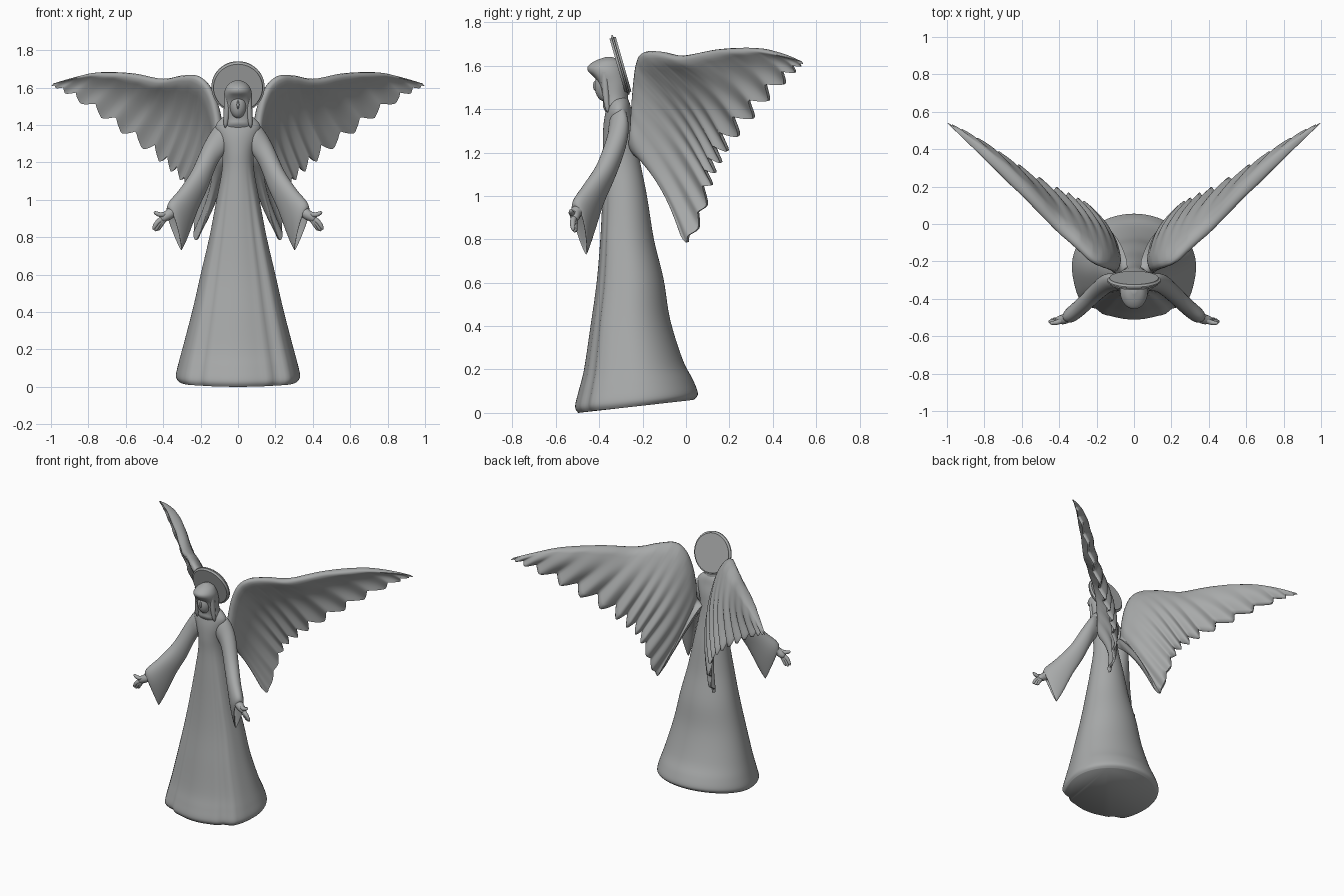
import bpy, bmesh, math
from mathutils import Vector, Matrix

if "Cube" in bpy.data.objects:
    bpy.data.objects.remove(bpy.data.objects["Cube"])

stone = bpy.data.materials.new("grey stone")
stone.diffuse_color = (0.39, 0.40, 0.40, 1)
stone.use_nodes = True
stone.node_tree.nodes["Principled BSDF"].inputs["Base Color"].default_value = stone.diffuse_color


def resample(rows, n):
    """Smooth curve through rows of numbers, n steps per gap."""
    out = []
    for i in range(len(rows) - 1):
        a, b, c, d = (rows[max(0, min(len(rows) - 1, j))] for j in range(i - 1, i + 3))
        for k in range(n):
            t = k / n
            out.append([0.5 * (2 * q + (r - p) * t + (2 * p - 5 * q + 4 * r - s) * t * t
                               + (3 * q - p - 3 * r + s) * t ** 3)
                        for p, q, r, s in zip(a, b, c, d)])
    return out + [list(rows[-1])]


def add_loft(bm, rings):
    """Skin closed rings and cap both ends."""
    loops = [[bm.verts.new(p) for p in ring] for ring in rings]
    n = len(loops[0])
    for a, b in zip(loops, loops[1:]):
        for i in range(n):
            j = (i + 1) % n
            bm.faces.new((a[i], a[j], b[j], b[i]))
    bm.faces.new(loops[0])
    bm.faces.new(loops[-1])


def add_ball(bm, centre, radii):
    m = Matrix.Translation(centre) @ Matrix.Diagonal((*radii, 1))
    bmesh.ops.create_uvsphere(bm, u_segments=24, v_segments=14, radius=1, matrix=m)


def add_finger(bm, pts, r):
    """Tapered round-ended tube along points."""
    path = [Vector(p) for p in resample(pts, 5)]
    rings = []
    for i, p in enumerate(path):
        d = (path[min(i + 1, len(path) - 1)] - path[max(i - 1, 0)]).normalized()
        u = d.cross(Vector((0, 1, 0))).normalized()
        v = d.cross(u)
        f = i / (len(path) - 1)
        q = r * (1 - .35 * f) * math.sqrt(max(.03, 1 - f ** 6))
        rings.append([p + (u * math.cos(k * math.pi / 6) + v * math.sin(k * math.pi / 6)) * q
                      for k in range(12)])
    add_loft(bm, rings)


def finish(bm, name, mirror=False):
    bmesh.ops.recalc_face_normals(bm, faces=bm.faces)
    me = bpy.data.meshes.new(name)
    bm.to_mesh(me)
    bm.free()
    me.materials.append(stone)
    ob = bpy.data.objects.new(name, me)
    bpy.context.collection.objects.link(ob)
    bpy.context.view_layer.objects.active = ob
    bpy.ops.object.select_all(action='DESELECT')
    ob.select_set(True)
    bpy.ops.object.shade_smooth_by_angle(angle=math.radians(70))
    if mirror:
        mod = ob.modifiers.new("mirror", 'MIRROR')
        mod.use_mirror_merge = False


def upright(rows, shape, steps=5, n=96):
    """Rings from rows of (z, half width, front y, back y); shape edits each point."""
    rings = []
    for z, rx, yf, yb in resample(rows, steps):
        ring = []
        for i in range(n):
            a = -math.pi + 2 * math.pi * i / n      # 0 faces the front
            k, dz = shape(a, z)
            ring.append((rx * k * math.sin(a), (yf + yb) / 2 - (yb - yf) / 2 * k * math.cos(a), z + dz))
        rings.append(ring)
    return rings


# gown with squared front corners, long front folds and a hem that rises at the back
def gown_shape(a, z):
    b = abs(a)
    fade = max(0, min(1, (1.2 - z) / 0.4))
    fold = sum(h * math.exp(-((b - c) / w) ** 2)
               for h, c, w in ((.02, .5, .08), (-.03, .66, .08), (.07, .9, .28), (.025, .84, .07)))
    rise = 0.06 * (1 - math.cos(a)) / 2 * max(0, 1 - z / 0.8)
    return 1 + fold * fade, rise


bm = bmesh.new()
add_loft(bm, upright([
    (0.0, .318, -.497, .035), (.03, .332, -.511, .055), (.1, .318, -.495, .032),
    (.2, .292, -.47, -.015), (.4, .242, -.44, -.073), (.6, .198, -.412, -.103),
    (.8, .153, -.395, -.148), (1.0, .115, -.385, -.18), (1.15, .087, -.38, -.21),
    (1.25, .085, -.383, -.225), (1.33, .105, -.38, -.235), (1.39, .12, -.37, -.25),
    (1.43, .095, -.36, -.26), (1.46, .05, -.35, -.275)], gown_shape))
finish(bm, "gown")


# hood with a shallow opening for the face
def hood_shape(a, z):
    in_z = max(0, 1 - ((z - 1.49) / 0.08) ** 4)
    return 1 - 0.2 * in_z * math.exp(-(a / 0.7) ** 4), 0


bm = bmesh.new()
add_loft(bm, upright([
    (1.37, .092, -.36, -.26), (1.41, .083, -.383, -.265), (1.46, .074, -.40, -.268),
    (1.52, .073, -.42, -.268), (1.565, .074, -.447, -.278), (1.595, .067, -.453, -.288),
    (1.622, .047, -.42, -.305), (1.64, .012, -.37, -.34)], hood_shape))
for s in (-1, 1):       # hanging veil ends
    add_finger(bm, [(s * .054, -.375, 1.57), (s * .06, -.37, 1.48), (s * .068, -.36, 1.385)], .02)
finish(bm, "hood")

# face, nose and mouth
bm = bmesh.new()
add_ball(bm, (0, -.375, 1.508), (.046, .046, .073))
add_ball(bm, (0, -.418, 1.508), (.007, .011, .022))
add_ball(bm, (0, -.406, 1.472), (.013, .008, .006))
finish(bm, "face")

# halo: thin tilted disc
bm = bmesh.new()
m = (Matrix.Translation((0, -.302, 1.603)) @ Matrix.Rotation(math.radians(16), 4, 'X')
     @ Matrix.Rotation(math.pi / 2, 4, 'X'))
bmesh.ops.create_cone(bm, cap_ends=True, segments=64, radius1=.142, radius2=.142,
                      depth=.03, matrix=m)
bmesh.ops.bevel(bm, geom=[e for e in bm.edges if e.calc_face_angle() > 1],
                offset=.011, segments=3, affect='EDGES')
finish(bm, "halo")

# sleeves: each row is upper edge point, lower edge point, half thickness
rows = resample([
    (.085, -.305, 1.42, .06, -.305, 1.26, .045), (.125, -.31, 1.385, .09, -.31, 1.23, .057),
    (.175, -.33, 1.30, .125, -.315, 1.17, .055), (.24, -.385, 1.16, .165, -.35, 1.06, .052),
    (.305, -.455, 1.06, .215, -.39, .95, .052), (.362, -.505, .992, .27, -.435, .80, .052),
    (.374, -.512, .955, .303, -.46, .73, .038), (.355, -.498, .955, .29, -.45, .80, .02),
    (.33, -.48, .97, .27, -.43, .88, .012)], 5)
rings = []
for i, r in enumerate(rows):
    a, b = Vector(r[:3]), Vector(r[3:6])
    side = (a - b).cross(Vector((.55, -.45, -.7))).normalized()
    taper = .3 * min(1, i / 30)
    rings.append([(a + b) / 2 + (a - b) / 2 * math.cos(t) +
                  side * r[6] * math.sin(t) * (1 - taper + taper * math.cos(t))
                  for t in (2 * math.pi * k / 28 for k in range(28))])
bm = bmesh.new()
add_loft(bm, rings)
finish(bm, "sleeve", True)

# hands: palm, fingers and thumb
bm = bmesh.new()
add_finger(bm, [(.33, -.475, .955), (.365, -.505, .925), (.395, -.512, .905), (.415, -.515, .89)], .032)
for tip, bend in (((.455, -.52, .84), (.43, -.522, .88)), ((.443, -.512, .832), (.423, -.517, .87)),
                  ((.43, -.507, .835), (.411, -.512, .87))):
    add_finger(bm, [(.385, -.51, .91), bend, tip], .016)
add_finger(bm, [(.375, -.51, .925), (.415, -.527, .92), (.45, -.53, .935)], .016)
finish(bm, "hand", True)

# wings: each row is a feather line from leading edge to feather tip
rows = [
    (.04, -.255, 1.24, .13, -.04, .96), (.09, -.255, 1.28, .222, 0, .785),
    (.10, -.25, 1.39, .235, .07, .88), (.12, -.24, 1.51, .265, .11, 1.02),
    (.16, -.225, 1.61, .305, .13, 1.10), (.22, -.195, 1.66, .37, .165, 1.16),
    (.30, -.12, 1.662, .46, .21, 1.235), (.41, -.02, 1.645, .60, .295, 1.34),
    (.57, .15, 1.675, .74, .385, 1.445), (.75, .325, 1.68, .88, .475, 1.54),
    (.88, .44, 1.653, .96, .522, 1.59), (.985, .53, 1.622, 1.0, .54, 1.608)]
STEP, CHORD = 14, 18
fine = resample(rows, STEP)
rings = []
for i, r in enumerate(fine):
    lead, tip = Vector(r[:3]), Vector(r[3:])
    p, q = fine[max(0, i - 8)], fine[min(len(fine) - 1, i + 8)]
    nrm = (Vector(q[:3]) - Vector(p[:3])).cross(tip - lead).normalized()
    chord = (tip - lead).length
    size = min(1, chord / .3)
    t = i / STEP
    f = (t - 1) * 1.3 % 1
    notch = (1 - abs(1 - 2 * f)) ** 1.3 * (.005 + .024 * t)
    front, back = [], []
    for k in range(CHORD + 1):
        s = (k / CHORD) ** 1.3
        base = lead + (tip - lead) * s * (1 - notch)
        ridge = .006 * s * size * math.cos(2 * math.pi * f) * min(1, t)
        mid = base + nrm * (.07 * chord * math.sin(math.pi * s) + ridge)
        th = .03 * size * (1 - s) * math.sqrt(min(1, s * 8)) + .008 * size
        front.append(mid - nrm * th)
        back.append(mid + nrm * th)
    rings.append(front + back[::-1])
bm = bmesh.new()
add_loft(bm, rings)
finish(bm, "wing", True)
